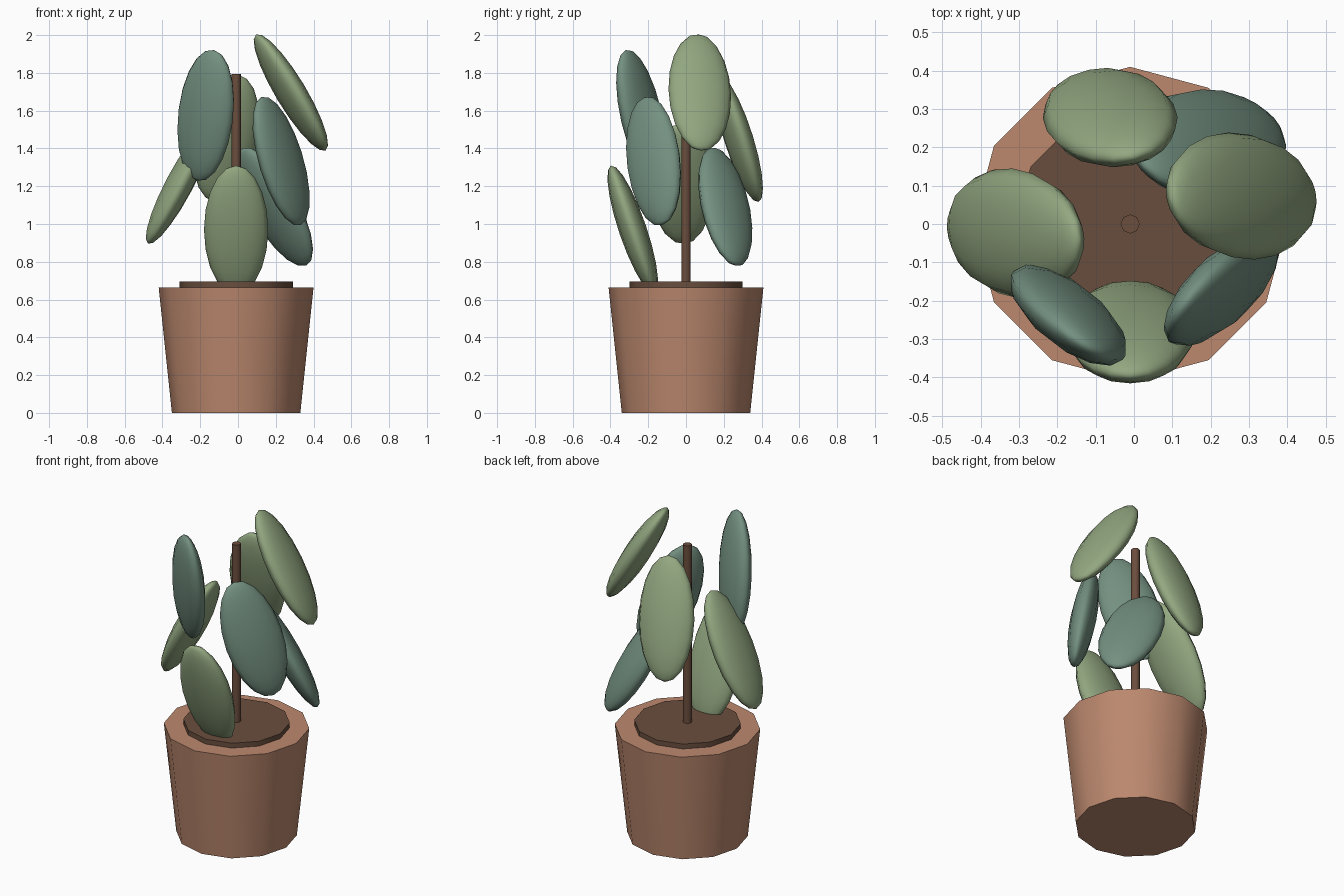
import bpy, math
from mathutils import Matrix, Vector

if "Cube" in bpy.data.objects:
    bpy.data.objects.remove(bpy.data.objects["Cube"])

CX = -0.01  # plant axis


def material(name, rgb):
    m = bpy.data.materials.new(name)
    m.diffuse_color = (*[c ** 2.2 for c in rgb], 1)
    m.use_nodes = True
    m.node_tree.nodes["Principled BSDF"].inputs["Base Color"].default_value = m.diffuse_color
    return m


clay = material("clay", (0.73, 0.53, 0.43))
soil_mat = material("earth", (0.41, 0.31, 0.25))
bark = material("bark", (0.42, 0.31, 0.25))
greens = [material("light_green", (0.57, 0.65, 0.50)),
          material("blue_green", (0.45, 0.56, 0.50))]


def finish(name, mat, angle=40):
    ob = bpy.context.object
    ob.name = name
    ob.data.materials.append(mat)
    bpy.ops.object.shade_smooth_by_angle(angle=math.radians(angle))
    return ob


def cone(name, sides, r1, r2, z1, z2, mat):
    bpy.ops.mesh.primitive_cone_add(vertices=sides, radius1=r1, radius2=r2,
                                    depth=z2 - z1, location=(CX, 0, (z1 + z2) / 2))
    return finish(name, mat, 50)


# Pot, soil and stem
cone("pot", 12, 0.34, 0.41, 0, 0.665, clay)
cone("soil", 12, 0.30, 0.30, 0.635, 0.695, soil_mat)
cone("stem", 8, 0.025, 0.025, 0.65, 1.795, bark)

# Leaves spiral up the stem; each pair is the lean of the leaf's long axis
leans = [(0, -0.34), (-0.54, -0.18), (0.53, -0.05), (-0.31, -0.137),
         (0.18, -0.31), (0.13, -0.235), (-0.60, -0.02)]
for i, (lx, ly) in enumerate(leans):
    az = math.radians(-90 + 137.5 * i)
    centre = Vector((CX + 0.30 * math.cos(az), 0.282 * math.sin(az), 0.97 + 0.121 * i))
    long_axis = Vector((lx, ly, 1)).normalized()
    tangent = Vector((-math.sin(az), math.cos(az), 0))
    width = (tangent - long_axis * tangent.dot(long_axis)).normalized()
    normal = width.cross(long_axis)
    bpy.ops.mesh.primitive_uv_sphere_add(segments=12, ring_count=10, radius=1)
    leaf = finish(f"leaf_{i + 1}", greens[i % 2], 180)
    rot = Matrix((width, normal, long_axis)).transposed().to_4x4()
    leaf.matrix_world = Matrix.Translation(centre) @ rot @ Matrix.Diagonal((0.17, 0.073, 0.358, 1))
